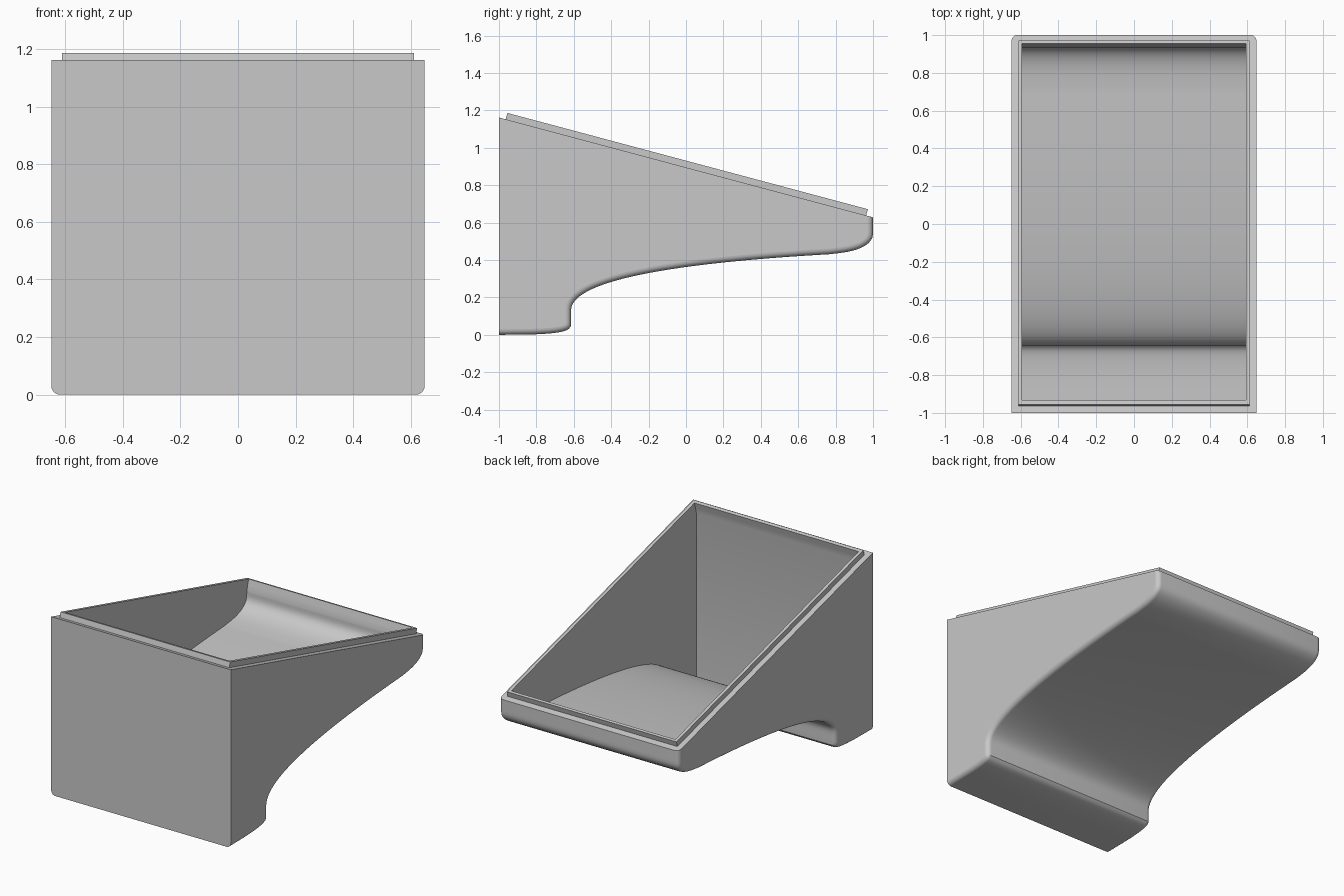
import bpy, bmesh, math

if "Cube" in bpy.data.objects:
    bpy.data.objects.remove(bpy.data.objects["Cube"])

HALF_X, INNER_X, LIP_X = 0.648, 0.592, 0.612
RADIUS = 0.03
SLOPE = -0.267
FLOOR = 0.035

grey = bpy.data.materials.new("plain grey")
grey.diffuse_color = (0.58, 0.58, 0.58, 1)
grey.use_nodes = True
grey.node_tree.nodes["Principled BSDF"].inputs["Base Color"].default_value = grey.diffuse_color


def rim_z(y):
    return 0.895 + SLOPE * y


def spline(pts, steps=8):
    """Catmull-Rom curve through the points."""
    out = []
    ext = [pts[0]] + pts + [pts[-1]]
    for a, b, c, d in zip(ext, ext[1:], ext[2:], ext[3:]):
        for i in range(steps):
            t = i / steps
            out.append(tuple(0.5 * (2 * q + (r - p) * t + (2 * p - 5 * q + 4 * r - s) * t * t
                                    + (3 * q - p - 3 * r + s) * t ** 3)
                             for p, q, r, s in zip(a, b, c, d)))
    return out + [pts[-1]]


def bezier(p, q, r, s, n=40):
    return [tuple(a * (1 - t) ** 3 + 3 * b * t * (1 - t) ** 2 + 3 * c * t * t * (1 - t) + d * t ** 3
                  for a, b, c, d in zip(p, q, r, s)) for t in (i / n for i in range(n + 1))]


def resample(pts, step=0.018):
    """Even spacing along a polyline."""
    lens = [math.dist(a, b) for a, b in zip(pts, pts[1:])]
    n = round(sum(lens) / step)
    step = sum(lens) / n
    out, i, start = [pts[0]], 0, 0.0
    for k in range(1, n):
        while start + lens[i] < k * step:
            start += lens[i]
            i += 1
        t = (k * step - start) / lens[i]
        out.append(tuple(p + (q - p) * t for p, q in zip(pts[i], pts[i + 1])))
    return out + [pts[-1]]


def make_object(name, bm):
    bmesh.ops.recalc_face_normals(bm, faces=bm.faces)
    mesh = bpy.data.meshes.new(name)
    bm.to_mesh(mesh)
    bm.free()
    mesh.materials.append(grey)
    ob = bpy.data.objects.new(name, mesh)
    bpy.context.collection.objects.link(ob)
    return ob


def loft(name, sections):
    """Closed solid through (x, [(y, z), ...]) sections."""
    bm = bmesh.new()
    rings = [[bm.verts.new((x, y, z)) for y, z in ring] for x, ring in sections]
    n = len(rings[0])
    for r, s in zip(rings, rings[1:]):
        for i in range(n):
            j = (i + 1) % n
            bm.faces.new((r[i], r[j], s[j], s[i]))
    bm.faces.new(rings[0])
    bm.faces.new(rings[-1][::-1])
    return make_object(name, bm)


# Underside profile: foot, riser, long arch and rounded back
foot = [(-1, 0), (-0.8, 0.003), (-0.69, 0.012), (-0.635, 0.026), (-0.615, 0.047)]
arch = bezier((-0.615, 0.13), (-0.615, 0.30), (0, 0.388), (0.77, 0.431))
back = [(0.77, 0.431), (0.87, 0.445), (0.94, 0.467), (0.985, 0.5), (1, 0.54), (1, rim_z(1))]
bottom = resample(spline(foot) + arch + spline(back)[1:])
bottom = [(min(y, 1.0), max(z, 0.0)) for y, z in bottom]


def inset_ring(d):
    """Side section with the underside pulled inwards by d."""
    ring, last = [], len(bottom) - 1
    for i, (y, z) in enumerate(bottom):
        a, b = bottom[max(i - 2, 0)], bottom[min(i + 2, last)]
        ty, tz = b[0] - a[0], b[1] - a[1]
        s = math.hypot(ty, tz)
        ring.append((y - tz / s * d, z + ty / s * d))
    ring[0] = (-1, d)
    ring[-1] = (1 - d, rim_z(1 - d))
    return ring + [(-1, rim_z(-1))]


# Outer body with rounded lower and back edges
side = []
for k in range(7):
    a = math.pi / 2 * k / 6
    side.append((HALF_X - RADIUS * (1 - math.sin(a)), inset_ring(RADIUS * (1 - math.cos(a)))))
body = loft("hollow_body", [(-x, r) for x, r in side[::-1]] + side)

# Directions square to the sloping rim
norm = math.hypot(1, SLOPE)
NY, NZ = -SLOPE / norm, 1 / norm
FRONT_IN, BACK_IN, DEPTH = -0.942, 0.946, 0.04


def square(y, up):
    """Point a distance above the rim plane, measured square to it."""
    return (y + NY * up, rim_z(y) + NZ * up)


# Cavity following the underside, with a sloped band below the rim
front_low, back_low = square(FRONT_IN, -DEPTH), square(BACK_IN, -DEPTH)
pull = (1 - back_low[0] - 0.028) / 1.615
inner = [(y - 0.028 - pull * (y + 0.615), z + FLOOR) for y, z in bottom]
inner = [p for p in inner if p[0] > front_low[0] + 0.006 and p[1] < back_low[1] - 0.005]
cavity = ([(front_low[0], FLOOR)] + inner
          + [back_low, square(BACK_IN, 0.1), square(FRONT_IN, 0.1), front_low])
cutter = loft("cavity_cutter", [(-INNER_X, cavity), (INNER_X, cavity)])
cutter.hide_render = True

mod = body.modifiers.new("hollow", 'BOOLEAN')
mod.operation = 'DIFFERENCE'
mod.solver = 'EXACT'
mod.object = cutter
bpy.context.view_layer.objects.active = body
bpy.ops.object.modifier_apply(modifier=mod.name)
bpy.data.objects.remove(cutter)


# Raised lip standing square to the sloping rim
def lip_loop(bm, x, y0, y1, up):
    return [bm.verts.new((sx * x, *square(y, up)))
            for sx, y in ((-1, y0), (1, y0), (1, y1), (-1, y1))]


bm = bmesh.new()
loops = [lip_loop(bm, LIP_X, -0.964, 0.963, 0), lip_loop(bm, LIP_X, -0.964, 0.963, 0.035),
         lip_loop(bm, INNER_X, FRONT_IN, BACK_IN, 0.035), lip_loop(bm, INNER_X, FRONT_IN, BACK_IN, 0)]
for a, b in zip(loops, loops[1:] + loops[:1]):
    for i in range(4):
        j = (i + 1) % 4
        bm.faces.new((a[i], a[j], b[j], b[i]))
make_object("rim_lip", bm)

# Smooth the curved skin, keep the big side panels flat
bpy.ops.object.select_all(action='DESELECT')
body.select_set(True)
bpy.context.view_layer.objects.active = body
bpy.ops.object.shade_smooth_by_angle(angle=math.radians(32))
for p in body.data.polygons:
    if abs(p.normal.x) > 0.999:
        p.use_smooth = False
